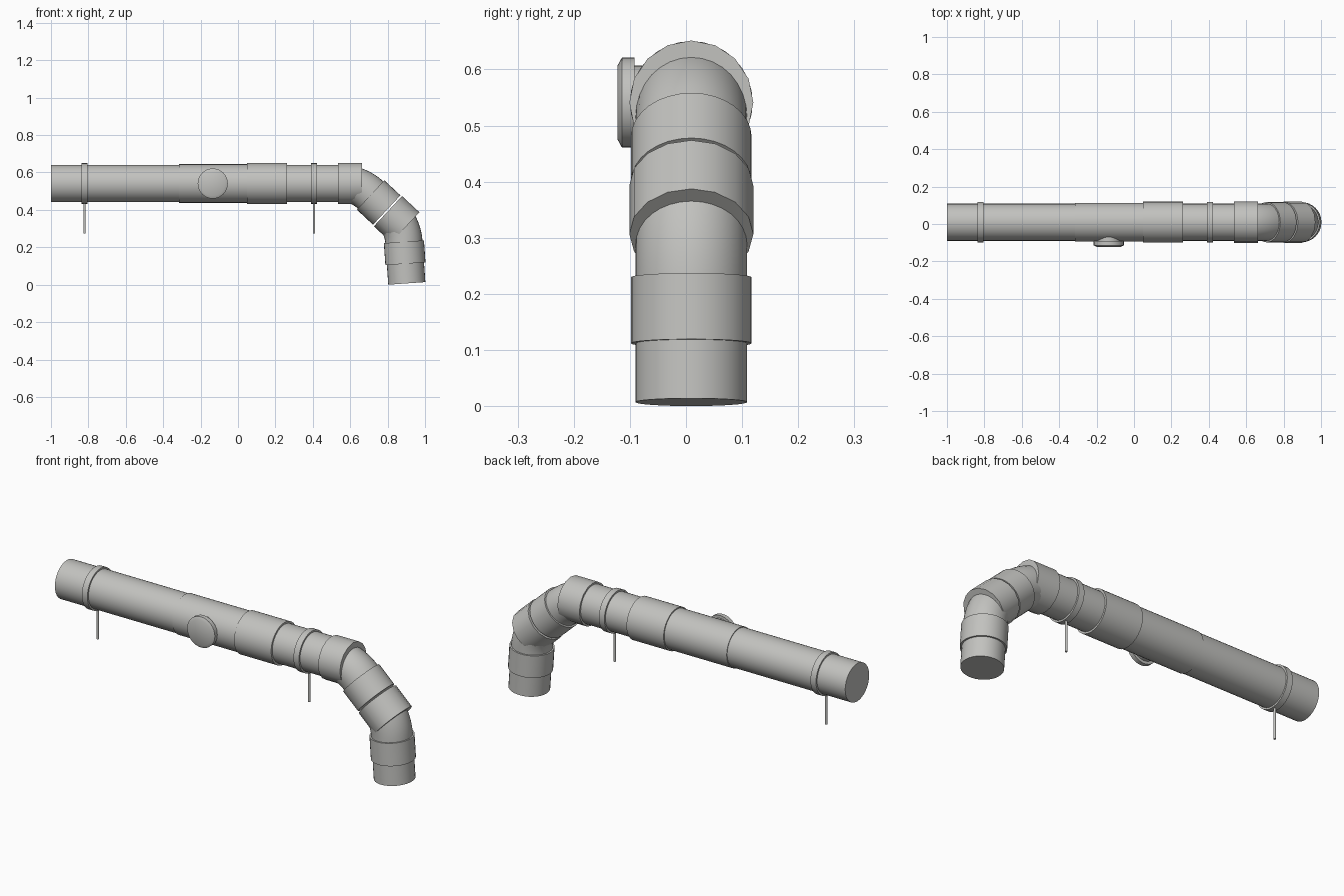
import bpy, bmesh, math
from mathutils import Vector

if "Cube" in bpy.data.objects:
    bpy.data.objects.remove(bpy.data.objects["Cube"])

CY, CZ = 0.0095, 0.541          # axis of the horizontal run
R, RS = 0.0995, 0.1095          # pipe and socket radius
BEND = math.radians(43)

grey = bpy.data.materials.new("pipe grey")
grey.diffuse_color = (0.54, 0.54, 0.52, 1)
grey.use_nodes = True
grey.node_tree.nodes["Principled BSDF"].inputs["Base Color"].default_value = grey.diffuse_color


def finish(name, bm):
    bmesh.ops.recalc_face_normals(bm, faces=bm.faces)
    for f in bm.faces:
        f.smooth = True
    for e in bm.edges:
        if len(e.link_faces) == 2 and e.calc_face_angle(0) > math.radians(32):
            e.smooth = False
    me = bpy.data.meshes.new(name)
    bm.to_mesh(me)
    bm.free()
    me.materials.append(grey)
    ob = bpy.data.objects.new(name, me)
    bpy.context.collection.objects.link(ob)
    return ob


def tube(name, rings, side, sides=32):
    """Capped tube through rings of (centre, direction, radius)."""
    bm = bmesh.new()
    side = Vector(side)
    loops = []
    for c, d, r in rings:
        up = Vector(d).cross(side).normalized()
        loops.append([bm.verts.new(Vector(c) + r * (math.cos(a) * side + math.sin(a) * up))
                      for a in (2 * math.pi * i / sides for i in range(sides))])
    for a, b in zip(loops, loops[1:]):
        for i in range(sides):
            j = (i + 1) % sides
            bm.faces.new((a[i], a[j], b[j], b[i]))
    bm.faces.new(loops[0])
    bm.faces.new(loops[-1])
    return finish(name, bm)


def straight(name, p, d, a, b, r, sides=32):
    d = Vector(d)
    return tube(name, [(p + d * a, d, r), (p + d * b, d, r)], (0, 1, 0), sides)


def heading(angle):
    return Vector((math.cos(angle), 0, -math.sin(angle)))


# Horizontal run: pipe, inspection tee, coupling
origin = Vector((0, CY, CZ))
X = Vector((1, 0, 0))
straight("main_pipe", origin, X, -1.0, 0.56, R)
straight("inspection_tee", origin, X, -0.315, 0.05, 0.1035)
straight("coupling", origin, X, 0.047, 0.262, RS)

# Inspection cap with chamfered front
Y = (0, 1, 0)
tube("inspection_cap", [((-0.135, y, CZ), Y, r) for y, r in
     ((-0.122, 0.066), (-0.114, 0.0805), (-0.092, 0.0805))], (1, 0, 0))
tube("inspection_neck", [((-0.135, y, CZ), Y, 0.066) for y in (-0.1, -0.03)], (1, 0, 0))

# Pipe clamps with hanging rods
for n, x in enumerate((-0.821, 0.407), 1):
    straight(f"clamp_{n}", origin, X, x - 0.016, x + 0.016, 0.1085)
    tube(f"clamp_rod_{n}", [((x, CY, z), (0, 0, 1), 0.006) for z in (0.275, 0.44)],
         (1, 0, 0), 12)


# Bend: socket, curved elbow, thicker tail
def bend(n, corner, angle):
    d0, d1 = heading(angle), heading(angle + BEND)
    t = 0.09
    rad = t / math.tan(BEND / 2)
    centre = corner - d0 * t + rad * heading(angle + math.pi / 2)
    straight(f"bend_socket_{n}", corner, d0, -0.108, 0.019, 0.1105, 16)
    rings = [(corner - d0 * 0.1, d0, R)]
    for i in range(9):
        a = angle + BEND * i / 8
        rings.append((centre - rad * heading(a + math.pi / 2), heading(a), R))
    rings.append((corner + d1 * 0.12, d1, R))
    tube(f"elbow_{n}", rings, (0, 1, 0))
    straight(f"elbow_tail_{n}", corner, d1, 0.09, 0.208, 0.1075)
    return d1


corner1 = Vector((0.643, CY, CZ))
d = bend(1, corner1, 0)
corner2 = corner1 + d * 0.325
d = bend(2, corner2, BEND)

# Outlet pipe
straight("outlet_pipe", corner2, d, 0.1, (corner2.z - 0.007) / -d.z, R)
